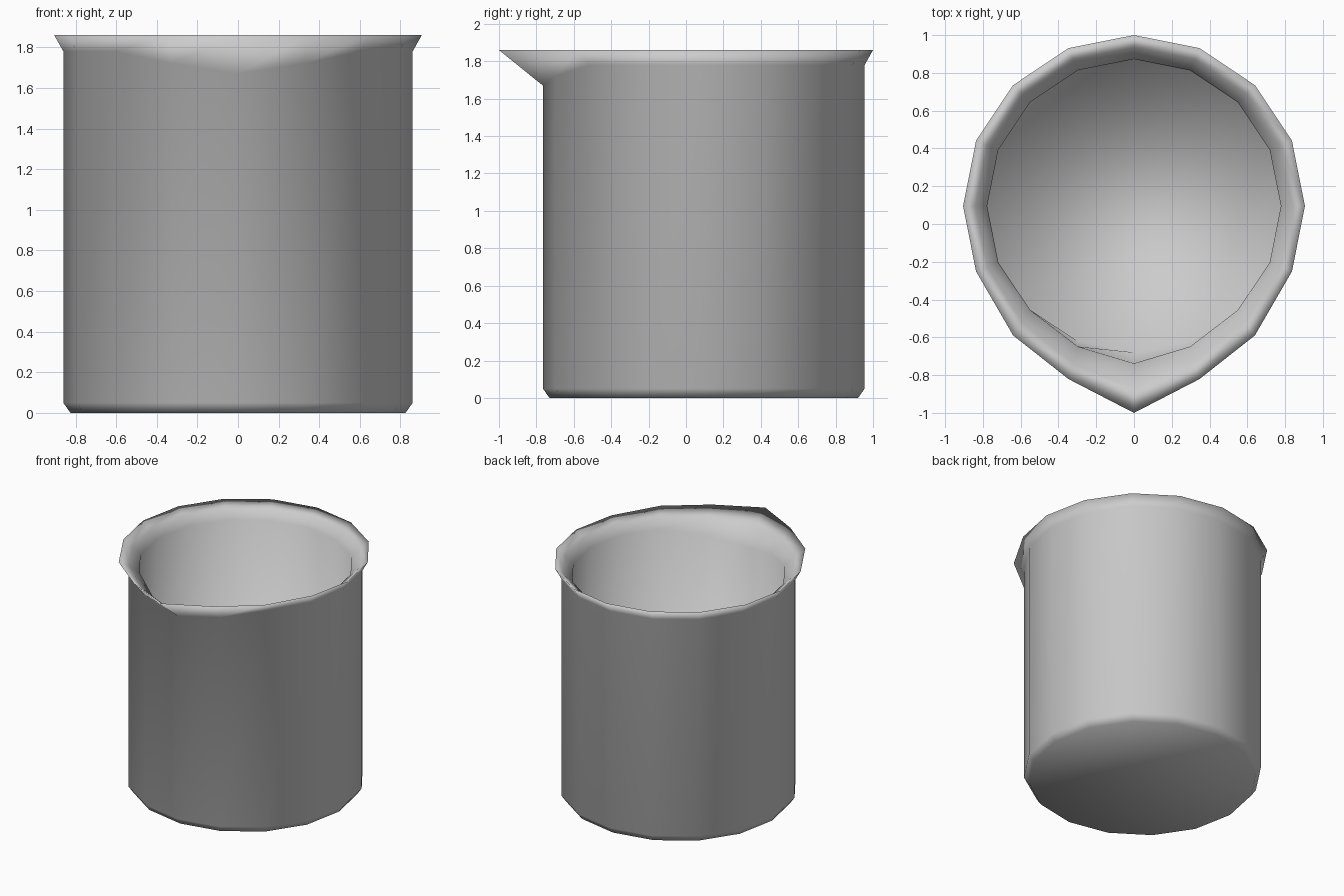
import bpy, bmesh
from math import sin, cos, pi

if "Cube" in bpy.data.objects:
    bpy.data.objects.remove(bpy.data.objects["Cube"])

N = 16        # sides
CY = 0.095    # axis of the cup; the spout shifts the centre backwards

# profile rings from outer base, up over the rim, down to the inner floor: radius, z,
# then spout shifts (dy, dz) for the front vertex, its neighbours and the next pair
NONE = ((0, 0), (0, 0), (0, 0))
rings = [
    (0.825, 0.00, NONE),
    (0.860, 0.05, NONE),
    (0.860, 1.78, ((0, -0.11), (0, -0.06), (0, 0))),
    (0.905, 1.86, ((-0.19, 0), (-0.08, 0), (-0.045, 0))),
    (0.840, 1.81, ((-0.125, -0.04), (-0.06, -0.02), (-0.02, 0))),
    (0.778, 1.75, ((-0.055, -0.10), (-0.025, -0.05), (0, 0))),
    (0.775, 0.09, NONE),
]

bm = bmesh.new()
loops = []
for r, z, spout in rings:
    loop = []
    for i in range(N):
        dy, dz = (0, 0)
        k = min(i, N - i)          # steps away from the front vertex
        if k < 3:
            dy, dz = spout[k]
        a = 2 * pi * i / N - pi / 2
        loop.append(bm.verts.new((r * cos(a), CY + r * sin(a) + dy, z + dz)))
    loops.append(loop)

# walls between rings, then the outer base and inner floor
for lo, hi in zip(loops, loops[1:]):
    for i in range(N):
        j = (i + 1) % N
        bm.faces.new((lo[i], lo[j], hi[j], hi[i]))
bm.faces.new(loops[0][::-1])
bm.faces.new(loops[-1])
bmesh.ops.recalc_face_normals(bm, faces=bm.faces[:])
for f in bm.faces:
    f.smooth = True

mesh = bpy.data.meshes.new("beaker")
bm.to_mesh(mesh)
bm.free()
beaker = bpy.data.objects.new("beaker", mesh)
bpy.context.collection.objects.link(beaker)
